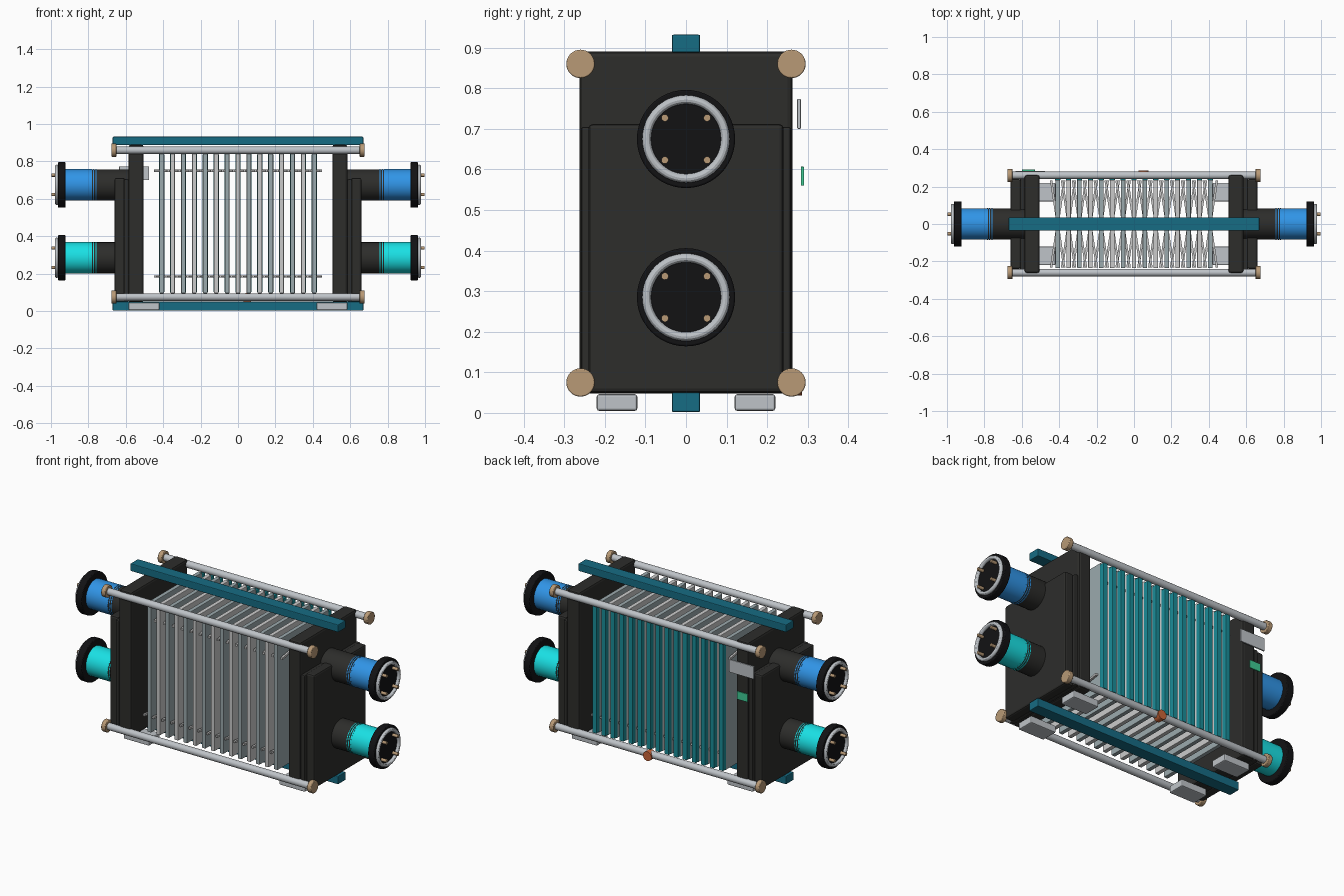
import bpy, math
from mathutils import Vector

if "Cube" in bpy.data.objects:
    bpy.data.objects.remove(bpy.data.objects["Cube"])


def mat(name, r, g, b):
    m = bpy.data.materials.new(name)
    m.diffuse_color = (r, g, b, 1)
    m.use_nodes = True
    m.node_tree.nodes["Principled BSDF"].inputs["Base Color"].default_value = m.diffuse_color
    return m


DARK = mat("charcoal", .026, .026, .024)
BLACK = mat("black", .006, .006, .007)
TEAL = mat("rail_teal", .008, .15, .23)
GASKET = mat("gasket_teal", .01, .27, .32)
BLUE = mat("blue", .03, .3, .8)
CYAN = mat("cyan", .01, .75, .78)
GOLD = mat("bronze", .48, .32, .18)
STEEL = mat("steel", .52, .55, .58)
PALE = mat("plate_light", .55, .58, .58)
DULL = mat("plate_dull", .33, .40, .42)
GREEN = mat("green", .05, .6, .3)
ORANGE = mat("orange", .6, .13, .04)


def finish(name, m, bevel=0, smooth=False):
    o = bpy.context.object
    o.name = name
    o.data.materials.append(m)
    if smooth:
        bpy.ops.object.shade_smooth_by_angle()
    if bevel:
        b = o.modifiers.new("bevel", 'BEVEL')
        b.width = bevel
        b.segments = 2
    return o


def box(name, x0, x1, y0, y1, z0, z1, m, bevel=0, rot=0):
    bpy.ops.mesh.primitive_cube_add(
        size=1, location=((x0 + x1) / 2, (y0 + y1) / 2, (z0 + z1) / 2), rotation=(0, 0, rot))
    bpy.context.object.scale = (x1 - x0, y1 - y0, z1 - z0)
    bpy.ops.object.transform_apply(location=False, rotation=False, scale=True)
    return finish(name, m, bevel)


def rod(name, a, b, r, m, sides=32, bevel=0):
    a, b = Vector(a), Vector(b)
    bpy.ops.mesh.primitive_cylinder_add(
        vertices=sides, radius=r, depth=(b - a).length, location=(a + b) / 2,
        rotation=(b - a).to_track_quat('Z', 'Y').to_euler())
    return finish(name, m, bevel, True)


# carrying rails
box("top_rail", -.67, .67, -.035, .035, .888, .932, TEAL, .004)
box("bottom_rail", -.67, .67, -.035, .035, .002, .05, TEAL, .004)

# end frames, outer covers, feet and pipe ports on both ends
for s, side in ((-1, "left"), (1, "right")):
    def span(a, b):
        return sorted((s * a, s * b))

    box(side + "_end_plate", *span(.505, .585), -.262, .262, .048, .89, DARK, .012)
    box(side + "_cover_plate", *span(.585, .61), -.258, .258, .05, .705, DARK, .006)
    box(side + "_outer_plate", *span(.605, .66), -.24, .24, .05, .712, DARK, .01)
    for y in (-.17, .17):
        box(side + "_foot", *span(.42, .585), y - .05, y + .05, .005, .046, STEEL, .006)
    for z, colour in ((.675, BLUE), (.285, CYAN)):
        rod(side + "_port_collar", (s * .58, 0, z), (s * .78, 0, z), .083, DARK)
        rod(side + "_port_sleeve", (s * .78, 0, z), (s * .93, 0, z), .084, colour)
        for k in range(3):
            x = .757 + k * .012
            rod(side + "_port_ring", (s * x, 0, z), (s * (x + .005), 0, z), .0845, colour)
        rod(side + "_port_flange", (s * .922, 0, z), (s * .963, 0, z), .121, BLACK, 48, .004)
        bpy.ops.mesh.primitive_torus_add(
            major_radius=.097, minor_radius=.011, major_segments=48, minor_segments=12,
            location=(s * .968, 0, z), rotation=(0, math.pi / 2, 0))
        finish(side + "_port_seal", STEEL, 0, True)
        for dy in (-.052, .052):
            for dz in (-.052, .052):
                rod(side + "_port_bolt", (s * .955, dy, z + dz), (s * .997, dy, z + dz),
                    .009, GOLD, 12)

# tie rods with end nuts
for y in (-.26, .26):
    for z in (.075, .86):
        rod("tie_rod", (-.66, y, z), (.66, y, z), .02, STEEL)
        for s in (-1, 1):
            rod("tie_nut", (s * .65, y, z), (s * .677, y, z), .035, GOLD, 32, .003)

# plate pack: thin plates, back gasket strips and slanted ribs
for i in range(15):
    x = (i - 7) * .0583
    box("heat_plate", x - .012, x + .012, -.235, .235, .095, .85,
        PALE if i % 2 else DULL, .003)
    box("gasket_strip", x - .014, x + .014, .233, .262, .1, .84, GASKET, .003)
    for z, a in ((.75, .15), (.185, -.15)):
        box("plate_rib", x - .006, x + .006, -.235, .235, z - .006, z + .006, PALE, 0, a)

# back labels and drain plug
box("info_plate", -.635, -.475, .274, .283, .70, .774, STEEL, .002)
box("status_tag", -.60, -.53, .283, .291, .56, .607, GREEN, .002)
rod("drain_plug", (.05, .245, .07), (.05, .286, .07), .027, ORANGE, 24)
